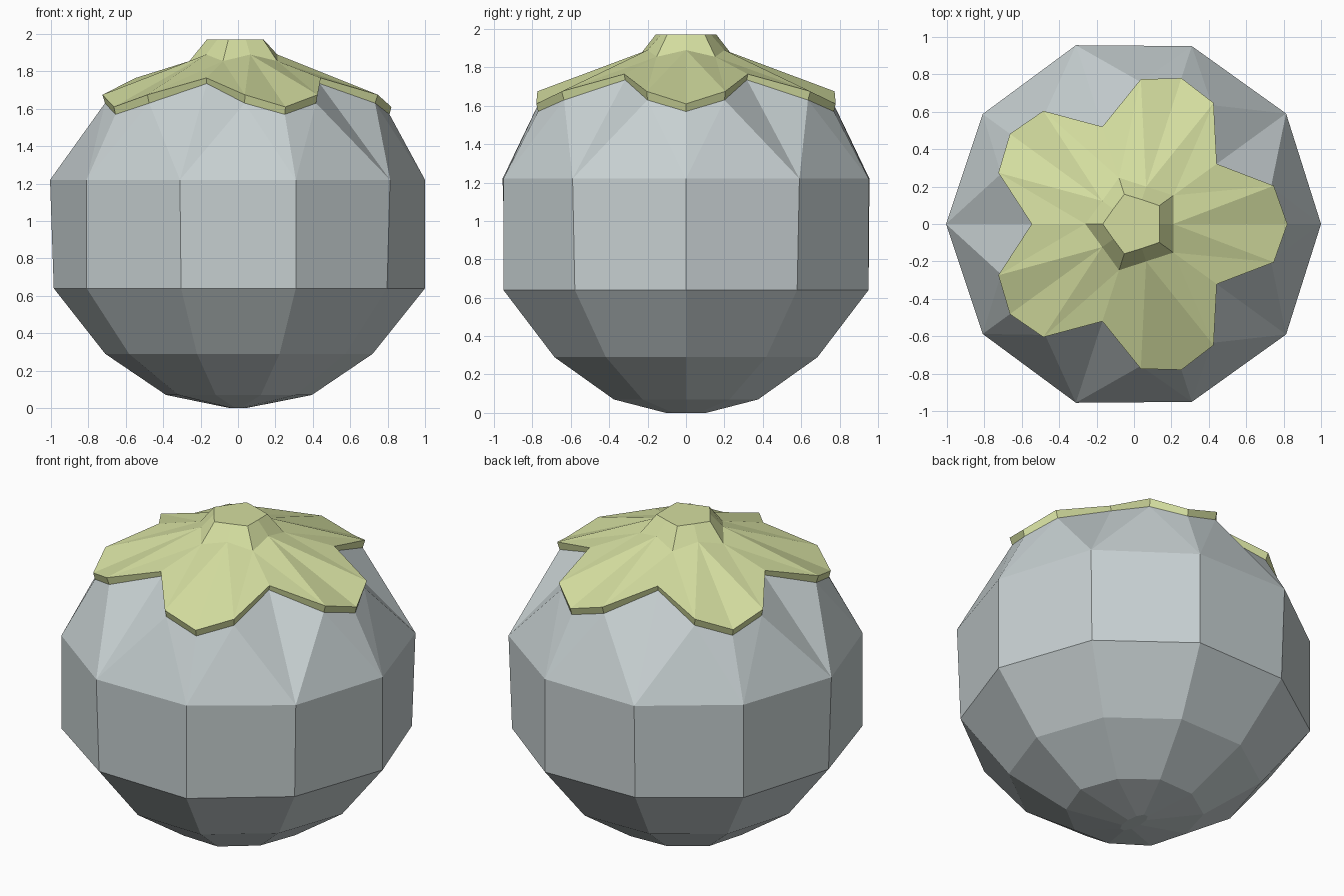
import bpy
import bmesh
from math import cos, sin, radians

if "Cube" in bpy.data.objects:
    bpy.data.objects.remove(bpy.data.objects["Cube"])


def material(name, color):
    mat = bpy.data.materials.new(name)
    mat.use_nodes = True
    mat.diffuse_color = color
    bsdf = next(n for n in mat.node_tree.nodes if n.type == "BSDF_PRINCIPLED")
    bsdf.inputs["Base Color"].default_value = color
    bsdf.inputs["Roughness"].default_value = 0.8
    return mat


grey = material("pale grey", (0.57, 0.63, 0.64, 1))
green = material("pale green", (0.66, 0.73, 0.35, 1))


def polar(bm, angle, r, z):
    a = radians(angle)
    return bm.verts.new((r * cos(a), r * sin(a), z))


def ring(bm, lobe, notch):
    """Ten points alternating between lobe and notch directions; each is (radius, height)."""
    return [polar(bm, 36 * i, *(notch if i % 2 else lobe)) for i in range(10)]


def leaf_ring(bm, tip, side, notch):
    """Outline with five lobes, each with a tip, two shoulders and a notch."""
    verts = []
    for i in range(5):
        a = 72 * i
        for offset, point in ((0, tip), (15.3, side), (36, notch), (56.7, side)):
            verts.append(polar(bm, a + offset, *point))
    return verts


def bridge(bm, low, high):
    n = len(low)
    for i in range(n):
        j = (i + 1) % n
        bm.faces.new((low[i], low[j], high[j], high[i]))


def fan_bridge(bm, ten, twenty):
    """Join a ten-point ring to a leaf outline with triangles."""
    n = len(twenty)
    for i in range(10):
        j = (i + 1) % 10
        a, b, c = twenty[2 * i], twenty[2 * i + 1], twenty[(2 * i + 2) % n]
        bm.faces.new((ten[i], b, a))
        bm.faces.new((ten[i], ten[j], b))
        bm.faces.new((ten[j], c, b))


def finish(bm, name, mat):
    bmesh.ops.recalc_face_normals(bm, faces=bm.faces)
    mesh = bpy.data.meshes.new(name)
    bm.to_mesh(mesh)
    bm.free()
    mesh.materials.append(mat)
    obj = bpy.data.objects.new(name, mesh)
    bpy.context.collection.objects.link(obj)
    return obj


LEAF_BOTTOM = ((0.81, 1.57), (0.76, 1.63), (0.54, 1.735))
LEAF_TOP = ((0.82, 1.61), (0.775, 1.675), (0.547, 1.765))
STEM_BASE = ((0.21, 1.89), (0.26, 1.855))

# Faceted round body, its upper edge following the leaf outline
bm = bmesh.new()
base = ring(bm, (0.11, 0), (0.11, 0))
for v in base:
    v.co.x *= 0.4
bm.faces.new(base)
previous = base
for lobe, notch in (((0.395, 0.07), (0.385, 0.07)),
                    ((0.72, 0.29), (0.71, 0.29)),
                    ((1.0, 0.64), (0.985, 0.64)),
                    ((1.0, 1.22), (1.005, 1.22))):
    current = ring(bm, lobe, notch)
    bridge(bm, previous, current)
    previous = current
rim = leaf_ring(bm, *LEAF_BOTTOM)
fan_bridge(bm, previous, rim)
crown = bm.verts.new((0, 0, 1.8))
for i, v in enumerate(rim):
    bm.faces.new((v, rim[(i + 1) % len(rim)], crown))
finish(bm, "body", grey)

# Five-lobed leaf cap with a thin outer rim
bm = bmesh.new()
lower = leaf_ring(bm, *LEAF_BOTTOM)
upper = leaf_ring(bm, *LEAF_TOP)
bridge(bm, lower, upper)
inner = ring(bm, *STEM_BASE)
fan_bridge(bm, inner, upper)
bm.faces.new(inner)
finish(bm, "leaf_cap", green)

# Tapered five-sided stem
bm = bmesh.new()
foot = ring(bm, *STEM_BASE)
top = ring(bm, (0.137, 1.97), (0.167, 1.97))
bridge(bm, foot, top)
bm.faces.new(top)
finish(bm, "stem", green)
